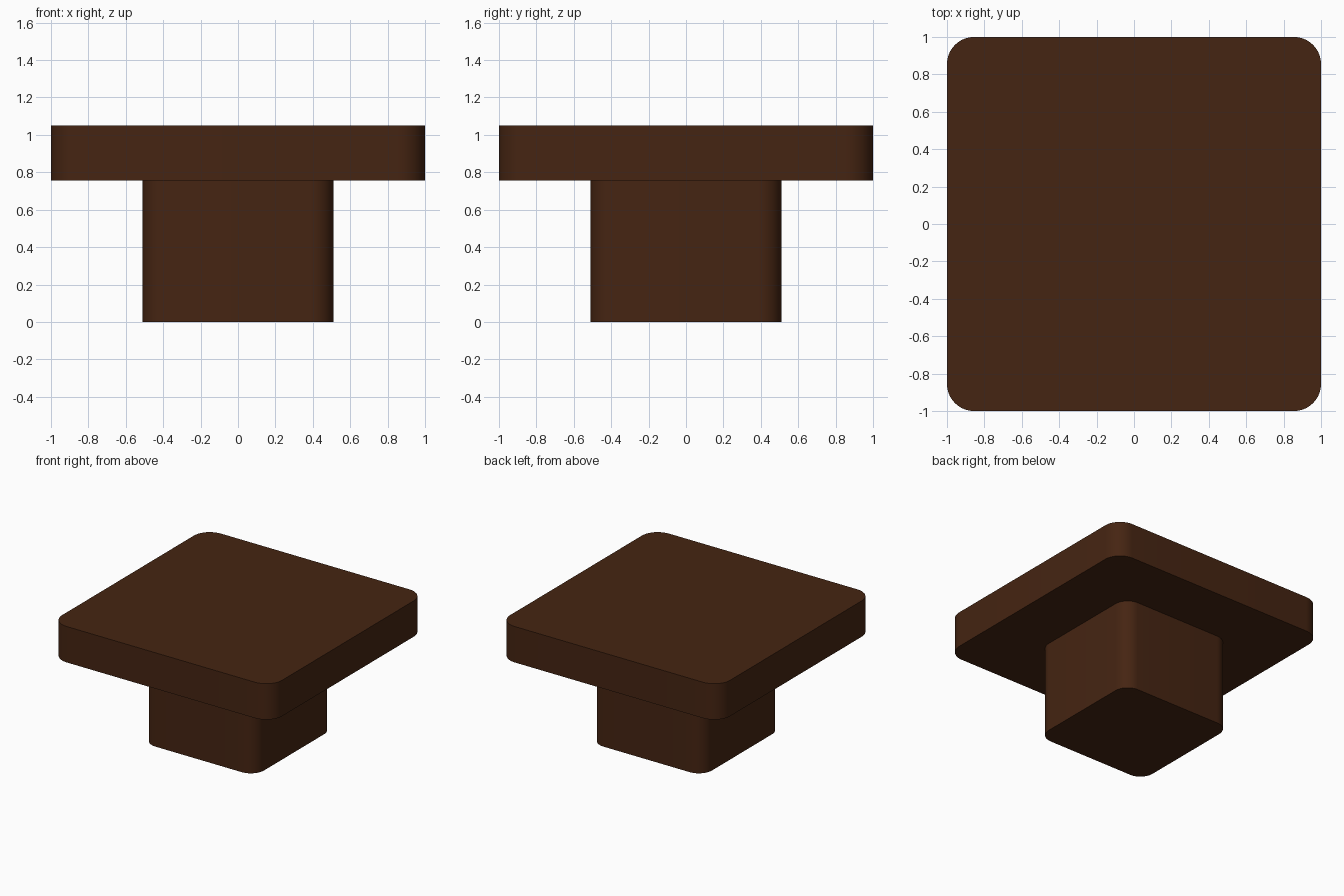
import bpy, bmesh, math

if "Cube" in bpy.data.objects:
    bpy.data.objects.remove(bpy.data.objects["Cube"])

wood = bpy.data.materials.new("dark brown wood")
wood.diffuse_color = (0.06, 0.018, 0.006, 1)
wood.use_nodes = True
wood.node_tree.nodes["Principled BSDF"].inputs["Base Color"].default_value = wood.diffuse_color


def rounded_block(name, half, radius, z0, z1, segments=10):
    """Square block with rounded vertical corners and crisp top and bottom edges."""
    bm = bmesh.new()
    c = half - radius
    ring = []
    for q, (sx, sy) in enumerate([(1, 1), (-1, 1), (-1, -1), (1, -1)]):
        for i in range(segments + 1):
            a = math.pi / 2 * (q + i / segments)
            ring.append(bm.verts.new((sx * c + radius * math.cos(a),
                                      sy * c + radius * math.sin(a), z0)))
    base = bm.faces.new(ring)
    ext = bmesh.ops.extrude_face_region(bm, geom=[base], use_keep_orig=True)
    for v in ext["geom"]:
        if isinstance(v, bmesh.types.BMVert):
            v.co.z = z1
    bmesh.ops.recalc_face_normals(bm, faces=bm.faces)
    mesh = bpy.data.meshes.new(name)
    bm.to_mesh(mesh)
    bm.free()
    mesh.materials.append(wood)
    obj = bpy.data.objects.new(name, mesh)
    bpy.context.collection.objects.link(obj)
    bpy.ops.object.select_all(action='DESELECT')
    obj.select_set(True)
    bpy.context.view_layer.objects.active = obj
    bpy.ops.object.shade_smooth_by_angle(angle=math.radians(35))
    return obj


# square pedestal
rounded_block("pedestal", 0.51, 0.12, 0.0, 0.755)
# thick table top
rounded_block("table_top", 1.0, 0.145, 0.755, 1.05)
